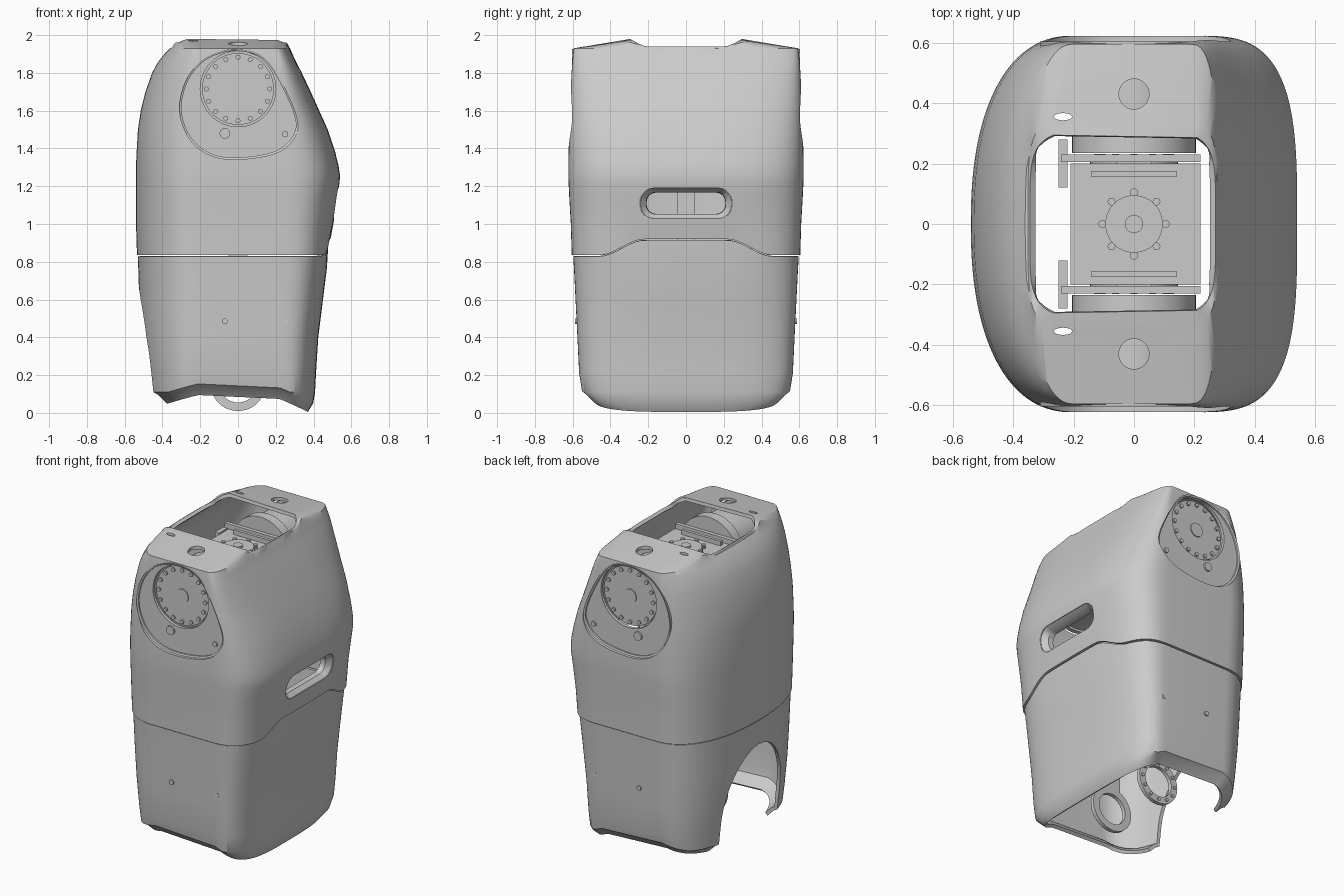
import bpy, bmesh, math
from math import sin, cos, pi

old = bpy.data.objects.get("Cube")
if old:
    bpy.data.objects.remove(old, do_unlink=True)

grey = bpy.data.materials.new("shell_grey")
grey.use_nodes = True
grey.diffuse_color = (0.6, 0.6, 0.6, 1)
grey.node_tree.nodes["Principled BSDF"].inputs["Base Color"].default_value = (0.6, 0.6, 0.6, 1)


def loft(name, rings, caps=False, angle=35):
    """Skin a stack of closed rings."""
    bm = bmesh.new()
    rows = [[bm.verts.new(p) for p in r] for r in rings]
    n = len(rows[0])
    for a, b in zip(rows, rows[1:]):
        for i in range(n):
            j = (i + 1) % n
            bm.faces.new((a[i], a[j], b[j], b[i]))
    if caps:
        bm.faces.new(rows[0][::-1])
        bm.faces.new(rows[-1])
        bmesh.ops.recalc_face_normals(bm, faces=bm.faces)
    me = bpy.data.meshes.new(name)
    bm.to_mesh(me)
    bm.free()
    me.materials.append(grey)
    ob = bpy.data.objects.new(name, me)
    bpy.context.collection.objects.link(ob)
    smooth(ob, angle)
    return ob


def activate(ob):
    bpy.ops.object.select_all(action='DESELECT')
    ob.select_set(True)
    bpy.context.view_layer.objects.active = ob


def smooth(ob, angle=35):
    activate(ob)
    bpy.ops.object.shade_smooth_by_angle(angle=math.radians(angle))


def place(a, b, d, axis):
    return {'x': (d, a, b), 'y': (a, d, b), 'z': (a, b, d)}[axis]


def prism(name, pts, lo, hi, axis):
    return loft(name, [[place(a, b, d, axis) for a, b in pts] for d in (lo, hi)], True)


def circle(a, b, r, n=32, rb=None):
    return [(a + r * cos(2 * pi * i / n), b + (rb or r) * sin(2 * pi * i / n)) for i in range(n)]


def box(name, x, y, z):
    return prism(name, [(x[0], y[0]), (x[1], y[0]), (x[1], y[1]), (x[0], y[1])], z[0], z[1], 'z')


def rounded(cx, cy, hx, hy, r, k=8):
    pts = []
    for q, (sx, sy) in enumerate(((1, 1), (-1, 1), (-1, -1), (1, -1))):
        for i in range(k + 1):
            t = (q + i / k) * pi / 2
            pts.append((cx + sx * (hx - r) + r * cos(t), cy + sy * (hy - r) + r * sin(t)))
    return pts


def cut(ob, cutter):
    cutter.hide_render = True
    activate(ob)
    m = ob.modifiers.new("cut", 'BOOLEAN')
    m.operation, m.solver, m.object = 'DIFFERENCE', 'EXACT', cutter
    bpy.ops.object.modifier_apply(modifier=m.name)
    bpy.data.objects.remove(cutter, do_unlink=True)


def thicken(ob, t):
    activate(ob)
    m = ob.modifiers.new("wall", 'SOLIDIFY')
    m.thickness, m.offset = t, -1
    bpy.ops.object.modifier_apply(modifier=m.name)


def spline(pts, k=6):
    """Closed smooth curve through a few points."""
    out, n = [], len(pts)
    for i in range(n):
        p = [pts[(i + d) % n] for d in (-1, 0, 1, 2)]
        for s in range(k):
            t = s / k
            out.append(tuple(0.5 * (2 * b + (c - a) * t + (2 * a - 5 * b + 4 * c - d) * t * t
                                    + (3 * b - a - 3 * c + d) * t ** 3) for a, b, c, d in zip(*p)))
    return out


def step(lo, hi, v):
    t = max(0, min(1, (v - lo) / (hi - lo)))
    return t * t * (3 - 2 * t)


def section(xl, xr, hw, height, n=128):
    """Plan outline: bulging back half, squarer front half."""
    ring = []
    for i in range(n):
        t = 2 * pi * (i + 0.5) / n
        c, s = cos(t), sin(t)
        e = 2 / (3.3 if c > 0 else 2.3)
        mid = min(0.2, xr - 0.1) if c > 0 else -0.2
        reach = (xr if c > 0 else -xl) - abs(mid)
        x = mid + math.copysign(reach * abs(c) ** e, c)
        y = math.copysign(hw * abs(s) ** e, s)
        ring.append((x, y, height(x, y) if callable(height) else height))
    return ring


# Upper and lower shells meet at a seam that rises on the +x side
def seam(x, y):
    return 0.835 + 0.085 * step(0.25, 0.42, x) * (1 - step(0.22, 0.46, abs(y)))


def hem(x, y):
    return (0.005 if x > 0 else 0.05) + (0.115 if x > 0 else 0.07) * cos(pi / 2 * min(1, abs(x) / 0.37))


upper_rows = [(-0.535, 0.49, 0.605, seam), (-0.54, 0.505, 0.61, 1.0), (-0.54, 0.525, 0.618, 1.14),
              (-0.54, 0.538, 0.622, 1.22), (-0.54, 0.54, 0.623, 1.26), (-0.54, 0.532, 0.623, 1.31),
              (-0.537, 0.515, 0.622, 1.38), (-0.53, 0.475, 0.62, 1.5), (-0.515, 0.43, 0.616, 1.6),
              (-0.49, 0.385, 0.612, 1.7), (-0.455, 0.338, 0.606, 1.8), (-0.425, 0.31, 0.602, 1.855),
              (-0.39, 0.288, 0.598, 1.9), (-0.36, 0.276, 0.595, 1.93)]
rings = [section(*r) for r in upper_rows]


# Raised lip around the neck opening
def neck_ring(grow):
    out = []
    for x, y, z in section(-0.345, 0.27, 0.31, 0):
        cx = -0.0375
        k = max(abs(x - cx) / 0.3075, abs(y) / 0.31, 0.01)
        k = 0.45 + 0.55 * k if k < 1 else 1
        a = math.atan2(y / 0.31, (x - cx) / 0.3075)
        c, s = cos(a), sin(a)
        x = cx + (0.3075 + grow * 0.1) * math.copysign(abs(c) ** 0.4, c)
        y = (0.31 + grow) * math.copysign(abs(s) ** 0.4, s)
        out.append((x, y, 1.94 + 0.06 * step(0.2, 0.3, abs(y)) * (1 - 0.5 * step(0.12, 0.3, abs(x - cx))) - grow * 0.15))
    return out


rings += [neck_ring(0.06), neck_ring(0)]
upper = loft("upper_shell", rings)
thicken(upper, 0.022)

lower_rows = [(-0.41, 0.37, 0.49, hem),
              (-0.455, 0.398, 0.53, lambda x, y: hem(x, y) + 0.045),
              (-0.48, 0.408, 0.553, lambda x, y: max(0.11, hem(x, y) + 0.06)),
              (-0.49, 0.413, 0.566, 0.21), (-0.512, 0.425, 0.575, 0.4), (-0.523, 0.45, 0.585, 0.6),
              (-0.528, 0.47, 0.593, 0.76), (-0.53, 0.48, 0.597, lambda x, y: seam(x, y) - 0.006)]
lower = loft("lower_shell", [section(*r) for r in lower_rows])
thicken(lower, 0.022)

# Arched opening low in the -x wall
arch = [(0.3 * cos(pi * i / 24), 0.25 + 0.42 * sin(pi * i / 24)) for i in range(25)]
cut(lower, prism("arch_cutter", [(0.3, -0.3)] + arch + [(-0.3, -0.3)], -0.8, -0.18, 'x'))

# Handle slot with a sloping rim
slot_z = 1.11
cut(upper, prism("slot_cutter", rounded(0, slot_z, 0.24, 0.08, 0.07), 0.4, 0.7, 'x'))
slot_rings = []
for hx, hy, r, depth in ((0.243, 0.083, 0.07, 0), (0.21, 0.058, 0.05, 0.035), (0.208, 0.056, 0.05, 0.07)):
    slot_rings.append([(0.5 + 0.14 * (z - 1) - depth + 0.002, y, z) for y, z in rounded(0, slot_z, hx, hy, r)])
loft("slot_rim", slot_rings)

# Shoulder openings, cover plates and motor discs on both ends
oval = spline([(0, 1.925), (0.12, 1.895), (0.21, 1.79), (0.31, 1.57), (0.3, 1.46), (0.2, 1.375), (0, 1.342),
               (-0.15, 1.365), (-0.26, 1.455), (-0.31, 1.6), (-0.28, 1.75), (-0.2, 1.86), (-0.1, 1.912)])
axle = 1.715
for s, side in ((-1, "front"), (1, "back")):
    cut(upper, prism("oval_cutter", oval, s * 0.5, s * 0.8, 'y'))
    cut(upper, prism("hole_cutter", circle(0, s * 0.43, 0.05), 1.85, 2.1, 'z'))
    cut(upper, prism("port_cutter", circle(-0.235, s * 0.355, 0.03, 16, 0.012), 1.85, 2.1, 'z'))
    plate = prism(side + "_shoulder_plate", oval, s * 0.57, s * 0.59, 'y')
    cut(plate, prism("disc_cutter", circle(0, axle, 0.2, 64), s * 0.5, s * 0.7, 'y'))
    smooth(plate)
    rim = [[(p[0] * k, s * d, 1.63 + (p[1] - 1.63) * k) for p in oval]
           for k, d in ((1.0, 0.575), (1.0, 0.604), (0.965, 0.6), (0.965, 0.575))]
    loft(side + "_shoulder_rim", rim)
    prism(side + "_motor_body", circle(0, axle, 0.175, 48), s * 0.3, s * 0.55, 'y')
    prism(side + "_motor_disc", circle(0, axle, 0.19, 48), s * 0.545, s * 0.572, 'y')
    prism(side + "_motor_hub", circle(0, axle, 0.045), s * 0.56, s * 0.578, 'y')
    for i, (a, b) in enumerate(circle(0, axle, 0.168, 16)):
        prism(f"{side}_disc_bolt_{i}", circle(a, b, 0.013, 10), s * 0.56, s * 0.582, 'y')
    for i, (a, b, r, d) in enumerate(((-0.07, 1.48, 0.028, 0.6), (0.25, 1.475, 0.016, 0.6),
                                      (-0.07, 0.485, 0.015, 0.588), (0.25, 0.485, 0.015, 0.58))):
        prism(f"{side}_screw_{i}", circle(a, b, r, 16), s * 0.55, s * d, 'y')

    # Inner motor flanges, rails and hip rings
    prism(side + "_inner_flange", circle(0, axle, 0.205, 48), s * 0.235, s * 0.3, 'y')
    box(side + "_frame_cheek", (-0.24, 0.22), (s * 0.205, s * 0.23), (1.5, 1.83))
    box(side + "_frame_tab", (-0.14, 0.14), (s * 0.155, s * 0.175), (1.8, 1.83))
    box(side + "_frame_rail", (-0.25, -0.22), (s * 0.12, s * 0.28), (1.45, 1.8))
    y0, y1 = s * 0.2, s * 0.225
    loft(side + "_hip_ring", [[(a, y, b) for a, b in circle(0, 0.155, r, 48)]
                              for r, y in ((0.145, y0), (0.145, y1), (0.1, y1), (0.1, y0), (0.145, y0))])
    box(side + "_hip_strap", (-0.06, 0.06), (y0, y1), (0.29, 0.5))
    for i, (a, b) in enumerate(circle(0, 0.155, 0.122, 12)):
        prism(f"{side}_hip_bolt_{i}", circle(a, b, 0.011, 8), y0, s * 0.232, 'y')
smooth(upper)
smooth(lower)

# Neck motor block with its bolted flange, spine and hip beam
box("neck_block", (-0.21, 0.22), (-0.2, 0.2), (1.5, 1.8))
prism("neck_flange", circle(0, 0, 0.095, 48), 1.79, 1.82, 'z')
prism("neck_hub", circle(0, 0, 0.03), 1.81, 1.83, 'z')
for i, (a, b) in enumerate(circle(0, 0, 0.105, 8)):
    prism(f"neck_bolt_{i}", circle(a, b, 0.013, 10), 1.79, 1.825, 'z')
box("spine", (-0.05, 0.05), (-0.045, 0.045), (0.45, 1.5))
box("hip_beam", (-0.06, 0.06), (-0.225, 0.225), (0.45, 0.52))
